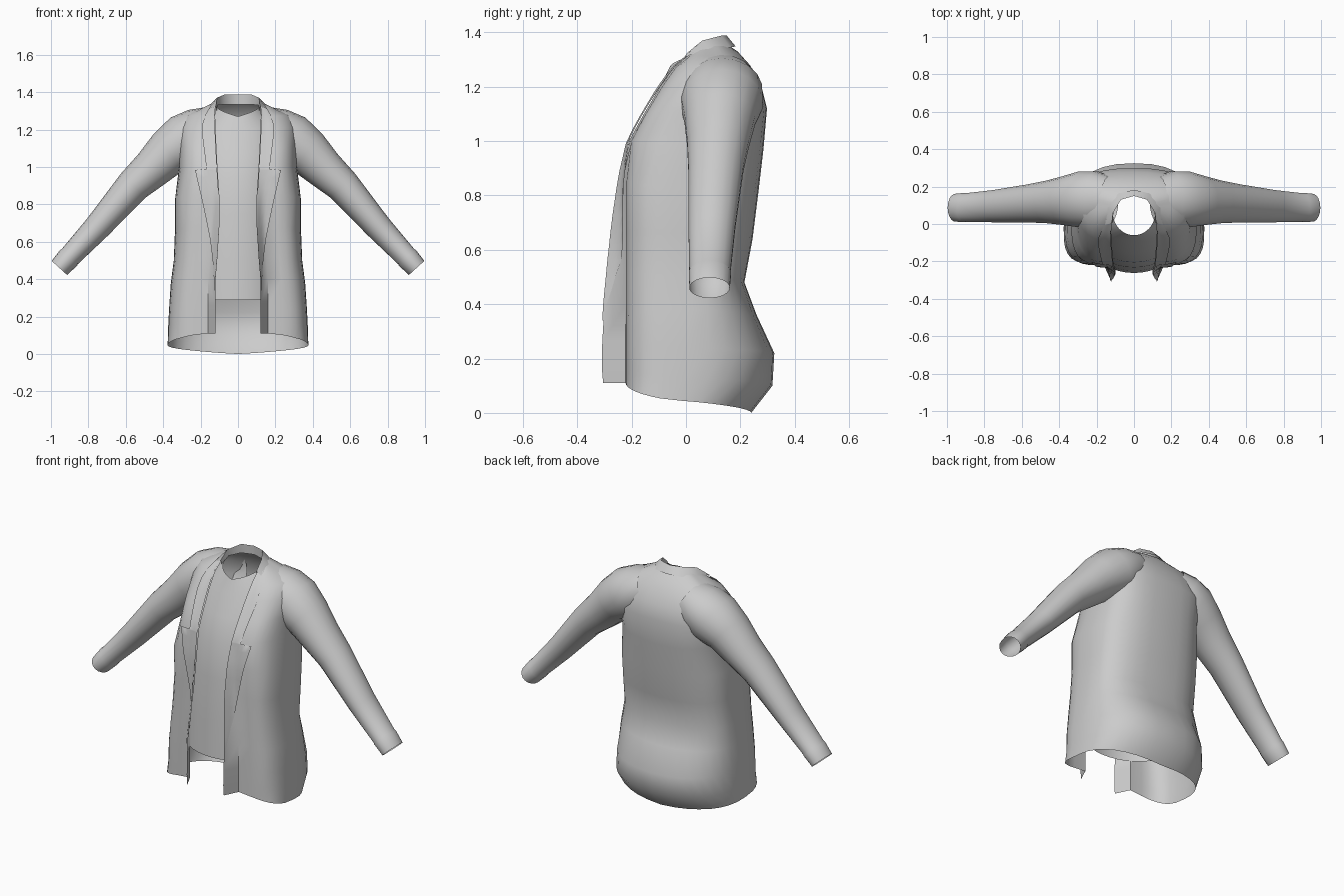
import bpy, math
from mathutils import Vector
from mathutils.bvhtree import BVHTree

if "Cube" in bpy.data.objects:
    bpy.data.objects.remove(bpy.data.objects["Cube"])


def grid_faces(rows, cols, closed=False):
    faces = []
    for r in range(rows - 1):
        for c in range(cols if closed else cols - 1):
            d = (c + 1) % cols
            faces.append((r * cols + c, r * cols + d, (r + 1) * cols + d, (r + 1) * cols + c))
    return faces


def make(name, grid, closed=False):
    """Skin a grid of points, mirror it across x = 0 and smooth it."""
    verts = [p for row in grid for p in row]
    faces = grid_faces(len(grid), len(grid[0]), closed)
    mesh = bpy.data.meshes.new(name)
    mesh.from_pydata(verts, [], faces)
    ob = bpy.data.objects.new(name, mesh)
    bpy.context.collection.objects.link(ob)
    mod = ob.modifiers.new("Mirror", 'MIRROR')
    mod.use_clip = True
    mod.merge_threshold = 0.002
    bpy.ops.object.select_all(action='DESELECT')
    ob.select_set(True)
    bpy.context.view_layer.objects.active = ob
    bpy.ops.object.shade_smooth_by_angle(angle=math.radians(60))
    return verts, faces


def quarter(a, b, n, p):
    """Rounded-corner path from a to b, leaving a along x."""
    a, b = Vector(a), Vector(b)
    out = []
    for k in range(n + 1):
        t = k / n * math.pi / 2
        s, c = max(0, math.sin(t)) ** p, max(0, math.cos(t)) ** p
        if k == n:
            c = 0
        out.append(Vector((a.x + (b.x - a.x) * s, b.y + (a.y - b.y) * c,
                           a.z + (b.z - a.z) * k / n)))
    return out


def interp(table, z):
    """Linear lookup in (z, value) pairs, ascending z."""
    for (z0, v0), (z1, v1) in zip(table, table[1:]):
        if z <= z1:
            return v0 + (v1 - v0) * max(0, (z - z0) / (z1 - z0))
    return table[-1][1]


# jacket body: z front, z side, z back, opening x, front y, side x, side y, back y
body = [
    (.11, .045, .0, .12, -.305, .37, -.02, .24),
    (.17, .13, .1, .12, -.31, .374, .0, .318),
    (.26, .24, .22, .12, -.308, .372, .0, .325),
    (.40, .38, .36, .12, -.30, .357, .02, .26),
    (.52, .50, .48, .11, -.288, .347, .02, .215),
    (.68, .66, .64, .10, -.27, .338, .03, .245),
    (.85, .83, .80, .10, -.245, .33, .04, .265),
    (1.0, 1.0, .97, .11, -.21, .315, .08, .285),
    (1.1, 1.12, 1.12, .115, -.155, .315, .12, .298),
    (1.2, 1.22, 1.2, .12, -.095, .32, .13, .278),
    (1.27, 1.28, 1.28, .122, -.045, .285, .13, .235),
    (1.32, 1.31, 1.33, .12, .015, .2, .12, .19),
    (1.35, 1.35, 1.35, .113, .055, .12, .1, .16)]
grid = []
for zf, zs, zb, xo, yf, xs, ys, yb in body:
    pf = .62 if zf < .95 else .75 if zf < 1.15 else .9
    pb = .84 if zf < .5 else .75 if zf < 1.15 else .9
    step = .04 if zf < 1.15 else (xs - xo) * .1
    # free front edge flares forward of the flatter chest
    front = [Vector((xo, yf, zf))] + quarter(
        (xo + step, max(yf + .005, -.222), zf), (xs, ys, zs), 8, pf)
    back = quarter((0, yb, zb), (xs, ys, zs), 8, pb)[::-1]
    row = front + back[1:]
    for v in row[5:14]:          # soft side folds
        v.x += .007 * math.sin(v.z * 24) * (v.z < 1)
    grid.append(row)
verts, faces = make("jacket_body", grid)
surface = BVHTree.FromPolygons(verts, faces)

# shirt front: z front, z side, front y, side x, side y
shirt = [
    (.29, .29, -.262, .29, .0),
    (.50, .50, -.25, .29, .0),
    (.75, .75, -.232, .29, .02),
    (.95, .95, -.205, .28, .05),
    (1.08, 1.10, -.155, .27, .08),
    (1.20, 1.22, -.095, .24, .10),
    (1.27, 1.325, -.06, .113, .06)]
make("shirt_front", [quarter((0, yf, zf), (xs, ys, zs), 10, 1)
                     for zf, zs, yf, xs, ys in shirt])

# sleeves: centre x, y, z, radius across, radius in y
sleeve = [
    (.13, .13, 1.225, .105, .125),
    (.20, .132, 1.19, .132, .15),
    (.28, .132, 1.14, .148, .152),
    (.37, .125, 1.08, .126, .132),
    (.46, .118, .99, .107, .115),
    (.56, .11, .90, .092, .103),
    (.75, .095, .68, .072, .087),
    (.90, .088, .52, .059, .077),
    (.905, .088, .515, .062, .079),
    (.955, .087, .46, .056, .075)]
rings = []
for i, (x, y, z, r, ry) in enumerate(sleeve):
    a, b = sleeve[max(i - 1, 0)], sleeve[min(i + 1, len(sleeve) - 1)]
    d = Vector((b[0] - a[0], 0, b[2] - a[2])).normalized()
    side = Vector((-d.z, 0, d.x))
    rings.append([Vector((x, y, z)) + side * r * math.cos(t) + Vector((0, ry * math.sin(t), 0))
                  for t in (k * math.tau / 18 for k in range(18))])
make("sleeve", rings, closed=True)

# lapels: strips laid over the front edges, with a notch at z = 0.99
inner = [(r[0], r[3]) for r in body]
outer = [(.34, .125), (.5, .135), (.62, .15), (.8, .187), (.95, .222), (.984, .23),
         (.99, .168), (1.2, .195), (1.26, .185), (1.33, .145)]
heights = [.34 + .055 * i for i in range(12)] + [.984, .99] + [1.04 + .048 * i for i in range(7)]
strip = []
for z in heights:
    xi, xo = interp(inner, z) + .003, interp(outer, z)
    row = []
    for k in range(6):
        x = xi + (xo - xi) * k / 5
        hit = None
        for dx in (0, .008, .02, .04):
            hit = surface.ray_cast(Vector((x + dx, -1, z)), Vector((0, 1, 0)))[0]
            if hit:
                break
        y = hit.y if hit else .03
        row.append(Vector((x, y - .011, z)))
    strip.append(row)
make("lapel", strip)

# folded collar: inside stand, top fold, outer edge
collar = [
    [(0, .152, 1.335), (.07, .13, 1.335), (.11, .07, 1.33), (.113, .01, 1.30)],
    [(0, .15, 1.388), (.07, .13, 1.388), (.112, .06, 1.37), (.118, .005, 1.325)],
    [(0, .183, 1.348), (.085, .163, 1.345), (.142, .085, 1.34), (.155, -.005, 1.31)]]
make("collar", [[Vector(p) for p in row] for row in collar])
